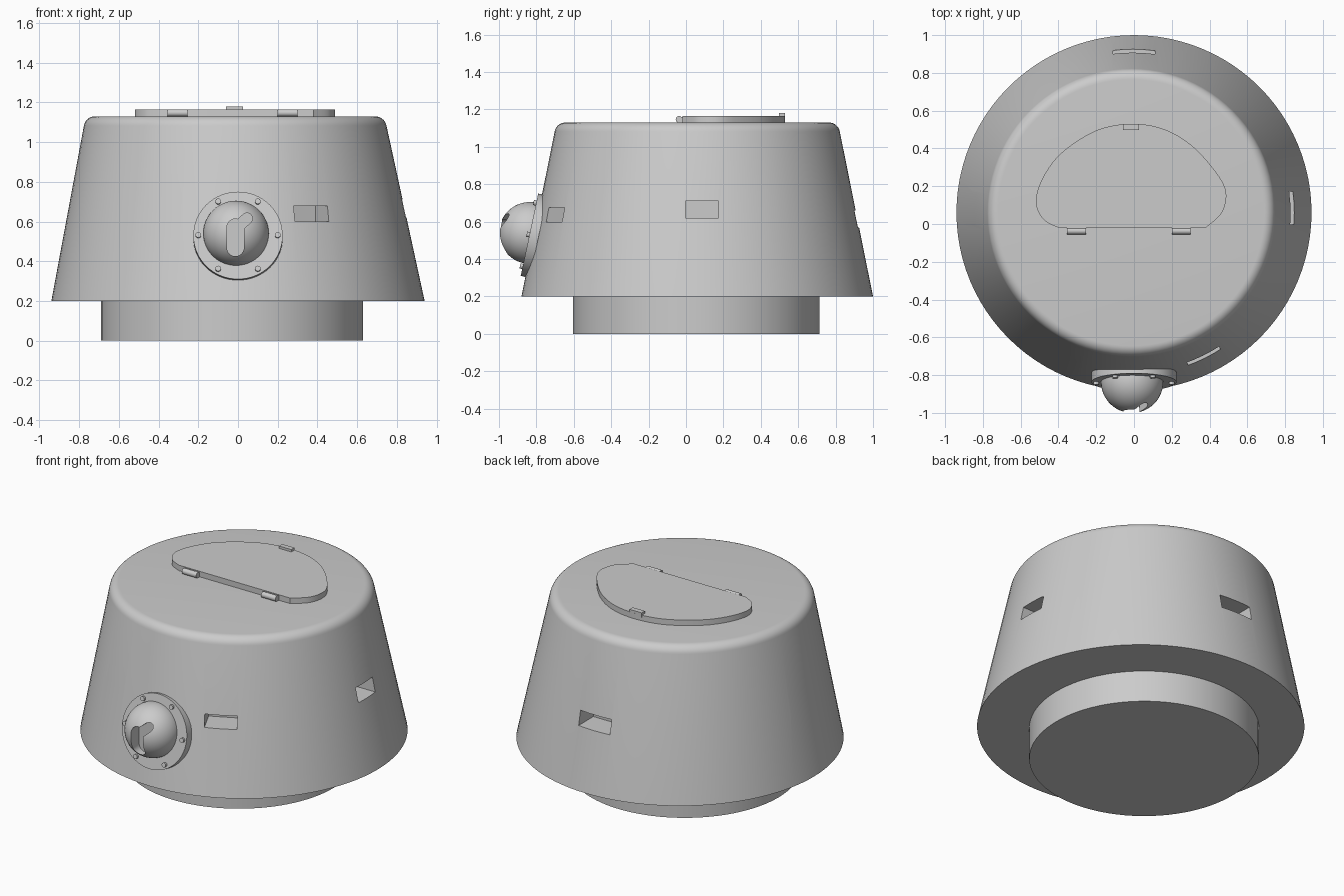
import bpy, bmesh, math
from mathutils import Matrix, Vector

if "Cube" in bpy.data.objects:
    bpy.data.objects.remove(bpy.data.objects["Cube"])

grey = bpy.data.materials.new("plain grey")
grey.use_nodes = True
grey.diffuse_color = (0.6, 0.6, 0.6, 1)
grey.node_tree.nodes["Principled BSDF"].inputs["Base Color"].default_value = (0.6, 0.6, 0.6, 1)


def finish(name, bm, matrix=Matrix()):
    bm.transform(matrix)
    bmesh.ops.recalc_face_normals(bm, faces=bm.faces)
    mesh = bpy.data.meshes.new(name)
    bm.to_mesh(mesh)
    bm.free()
    mesh.materials.append(grey)
    obj = bpy.data.objects.new(name, mesh)
    bpy.context.collection.objects.link(obj)
    return obj


def smooth(obj, degrees=30):
    bpy.ops.object.select_all(action='DESELECT')
    obj.select_set(True)
    bpy.context.view_layer.objects.active = obj
    bpy.ops.object.shade_smooth_by_angle(angle=math.radians(degrees))


def lathe(name, profile, location, steps=96):
    bm = bmesh.new()
    verts = [bm.verts.new((r, 0, z)) for r, z in profile]
    edges = [bm.edges.new(pair) for pair in zip(verts, verts[1:])]
    bmesh.ops.spin(bm, geom=verts + edges, axis=(0, 0, 1), cent=(0, 0, 0),
                   steps=steps, angle=math.tau, use_duplicate=False)
    bmesh.ops.remove_doubles(bm, verts=bm.verts, dist=0.0005)
    return finish(name, bm, Matrix.Translation(location))


def prism(name, points, depth, matrix):
    bm = bmesh.new()
    face = bm.faces.new([bm.verts.new((x, y, 0)) for x, y in points])
    result = bmesh.ops.extrude_face_region(bm, geom=[face], use_keep_orig=True)
    top = [v for v in result["geom"] if isinstance(v, bmesh.types.BMVert)]
    bmesh.ops.translate(bm, verts=top, vec=(0, 0, depth))
    return finish(name, bm, matrix)


def box(name, size, matrix):
    bm = bmesh.new()
    bmesh.ops.create_cube(bm, size=1, matrix=Matrix.Diagonal((*size, 1)))
    return finish(name, bm, matrix)


def cylinder(name, radius, depth, matrix, segments=24):
    bm = bmesh.new()
    bmesh.ops.create_cone(bm, cap_ends=True, segments=segments, radius1=radius,
                          radius2=radius, depth=depth)
    obj = finish(name, bm, matrix)
    smooth(obj)
    return obj


def cut(obj, cutters):
    for cutter in cutters:
        mod = obj.modifiers.new("cut", 'BOOLEAN')
        mod.operation = 'DIFFERENCE'
        mod.solver = 'EXACT'
        mod.object = cutter
    graph = bpy.context.evaluated_depsgraph_get()
    mesh = bpy.data.meshes.new_from_object(obj.evaluated_get(graph))
    obj.modifiers.clear()
    obj.data = mesh
    for cutter in cutters:
        bpy.data.objects.remove(cutter)


def capsule(a, b, radius, steps=12):
    a, b = Vector(a), Vector(b)
    start = math.atan2(b.y - a.y, b.x - a.x) - math.pi / 2
    points = []
    for centre, turn in ((b, 0), (a, math.pi)):
        for i in range(steps + 1):
            t = start + turn + math.pi * i / steps
            points.append((centre.x + radius * math.cos(t), centre.y + radius * math.sin(t)))
    return points


def smooth_path(points, steps=8):
    # Catmull-Rom curve through an open run of points
    p = [Vector(q) for q in points]
    p = [p[0]] + p + [p[-1]]
    out = []
    for a, b, c, d in zip(p, p[1:], p[2:], p[3:]):
        for i in range(steps):
            t = i / steps
            out.append(0.5 * (2 * b + (c - a) * t + (2 * a - 5 * b + 4 * c - d) * t * t
                              + (3 * b - a - 3 * c + d) * t ** 3))
    return out + [p[-1]]


# Tapered body with a rounded shoulder, leaning very slightly to one side
CY = 0.06
fillet = [(0.705 + 0.058 * math.cos(t), 1.072 + 0.058 * math.sin(t))
          for t in (math.radians(10 + 10 * i) for i in range(9))]
body = lathe("body", [(0, 0.2), (0.94, 0.2)] + fillet + [(0, 1.13)], (0, CY, 0))
for v in body.data.vertices:
    v.co.x -= 0.016 * (v.co.z - 0.2)

# Vent slots cut radially into the wall: x, y, z, width, height
slots = [(-0.375, -0.70, 0.645, 0.19, 0.065), (0.37, -0.70, 0.638, 0.19, 0.078),
         (-0.85, 0.085, 0.665, 0.175, 0.09), (0.84, 0.085, 0.665, 0.175, 0.09),
         (0, 0.92, 0.615, 0.22, 0.09)]
cutters = []
for x, y, z, width, height in slots:
    angle = math.atan2(y - CY, x) if abs(x) < 0.5 else (0 if x > 0 else math.pi)
    place = Matrix.Translation((x, y, z)) @ Matrix.Rotation(angle, 4, 'Z')
    cutters.append(box("slot_cutter", (0.3, width, height), place))
cut(body, cutters)
smooth(body)

# Round plinth
base = lathe("base", [(0, 0), (0.66, 0), (0.66, 0.21), (0, 0.21)], (-0.03, 0.055, 0))
smooth(base)

# Mounting flange and its bolts, tilted with the wall
mount = Matrix.Translation((0, -0.837, 0.53)) @ Matrix.Rotation(math.radians(78), 4, 'X')
cylinder("flange", 0.225, 0.05, mount @ Matrix.Translation((0, 0, -0.025)), 64)
for i in range(6):
    t = math.radians(60 * i)
    cylinder("bolt", 0.014, 0.03, mount @ Matrix.Translation(
        (0.2 * math.cos(t), 0.2 * math.sin(t), 0)), 16)

# Dome with a bent keyhole recess
bm = bmesh.new()
bmesh.ops.create_uvsphere(bm, u_segments=48, v_segments=24, radius=0.165)
dome = finish("dome", bm, Matrix.Translation((-0.01, -0.835, 0.54)))
front = Matrix.Translation((0, -0.91, 0)) @ Matrix.Rotation(math.pi / 2, 4, 'X')
cut(dome, [prism("key_cutter", capsule((-0.013, 0.468), (-0.013, 0.57), 0.043), 0.2, front),
           prism("key_cutter", capsule((0, 0.575), (0.045, 0.615), 0.028), 0.2, front)])
smooth(dome)

# Hatch lid with a straight hinge edge
outline = [(-0.4, -0.02), (-0.48, 0.025), (-0.52, 0.12), (-0.48, 0.25), (-0.38, 0.38),
           (-0.2, 0.495), (-0.02, 0.53), (0.15, 0.505), (0.3, 0.42), (0.43, 0.28),
           (0.487, 0.17), (0.465, 0.06), (0.38, -0.02)]
lid = prism("hatch_lid", smooth_path(outline), 0.045, Matrix.Translation((0, 0, 1.12)))
smooth(lid)

# Hinges and latch tab
for x in (-0.305, 0.25):
    box("hinge_leaf", (0.1, 0.035, 0.03), Matrix.Translation((x, -0.022, 1.145)))
    cylinder("hinge_barrel", 0.018, 0.1, Matrix.Translation((x, -0.037, 1.147))
             @ Matrix.Rotation(math.pi / 2, 4, 'Y'))
box("latch_tab", (0.085, 0.032, 0.03), Matrix.Translation((-0.017, 0.513, 1.165)))
